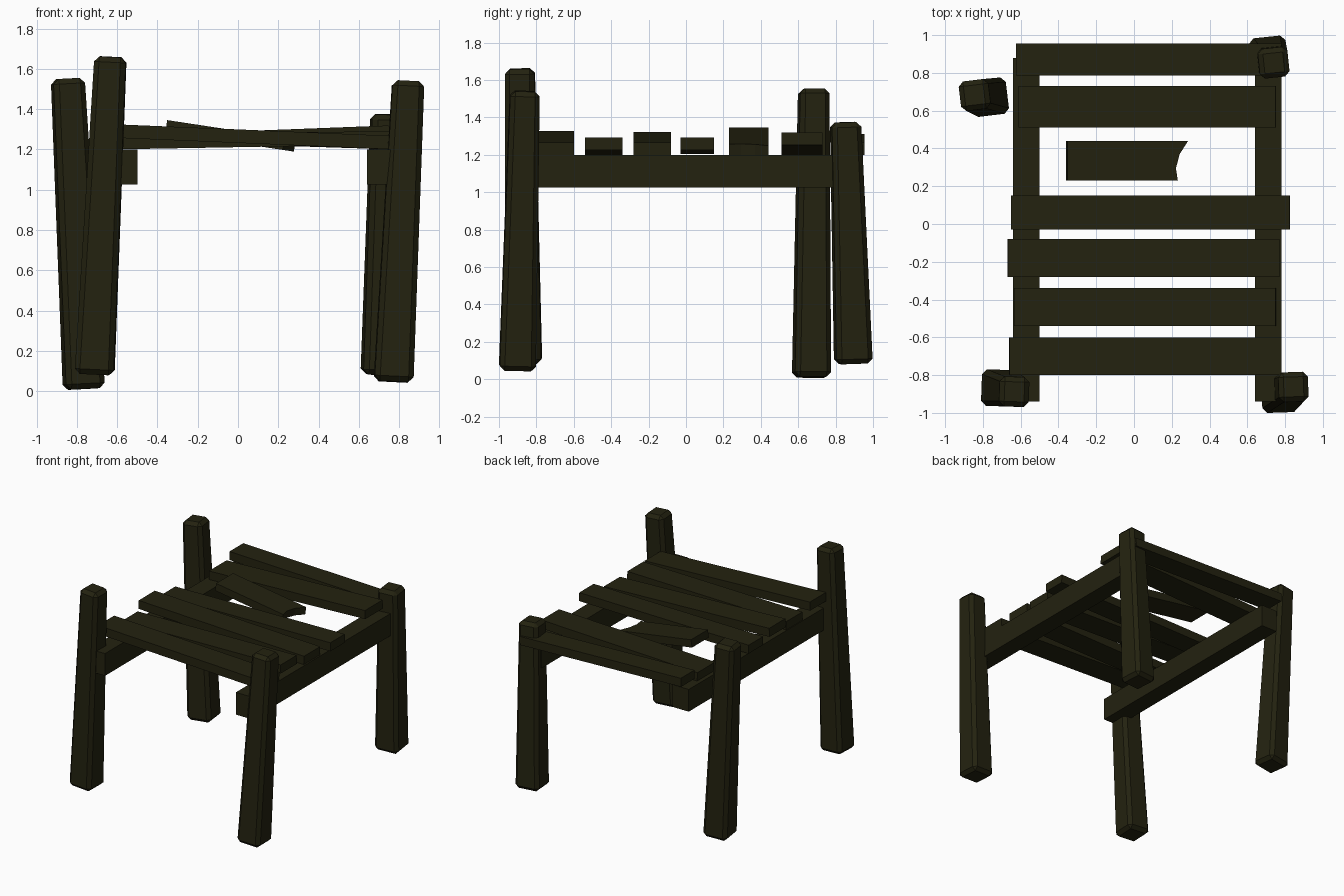
import bpy, bmesh, math
from mathutils import Vector, Matrix

if "Cube" in bpy.data.objects:
    bpy.data.objects.remove(bpy.data.objects["Cube"])

wood = bpy.data.materials.new("dark olive wood")
wood.diffuse_color = (0.017, 0.016, 0.005, 1)
wood.use_nodes = True
wood.node_tree.nodes["Principled BSDF"].inputs["Base Color"].default_value = wood.diffuse_color


def finish(name, bm, matrix=Matrix()):
    bmesh.ops.recalc_face_normals(bm, faces=bm.faces)
    mesh = bpy.data.meshes.new(name)
    bm.to_mesh(mesh)
    bm.free()
    mesh.materials.append(wood)
    ob = bpy.data.objects.new(name, mesh)
    ob.matrix_world = matrix
    bpy.context.collection.objects.link(ob)
    return ob


def prism(name, outline, thickness, matrix):
    """Flat outline in x/y, extruded symmetrically in z."""
    bm = bmesh.new()
    face = bm.faces.new([bm.verts.new((x, y, -thickness / 2)) for x, y in outline])
    ext = bmesh.ops.extrude_face_region(bm, geom=[face])
    verts = [v for v in ext["geom"] if isinstance(v, bmesh.types.BMVert)]
    bmesh.ops.translate(bm, verts=verts, vec=(0, 0, thickness))
    return finish(name, bm, matrix)


def rect(x0, x1, y0, y1):
    return [(x0, y0), (x1, y0), (x1, y1), (x0, y1)]


def post(name, bottom, top, turn):
    """Tapered, chamfered and leaning square post."""
    b, t = Vector(bottom), Vector(top)
    axis = t - b
    bm = bmesh.new()
    bmesh.ops.create_cube(bm, size=1)
    for v in bm.verts:
        w = 0.157 if v.co.z > 0 else 0.194
        v.co.x *= w
        v.co.y *= w
        v.co.z *= axis.length
    bmesh.ops.bevel(bm, geom=bm.edges[:], offset=0.026, segments=1,
                    affect='EDGES', profile=0.5)
    rot = Vector((0, 0, 1)).rotation_difference(axis).to_matrix().to_4x4()
    finish(name, bm, Matrix.Translation((b + t) / 2) @ rot
           @ Matrix.Rotation(math.radians(turn), 4, 'Z'))


# Leaning corner posts
post("front_left_post", (-0.712, -0.868, 0.083), (-0.633, -0.888, 1.66), -2)
post("back_left_post", (-0.765, 0.671, 0.011), (-0.845, 0.683, 1.552), 7)
post("front_right_post", (0.772, -0.902, 0.047), (0.845, -0.862, 1.54), 2)
post("back_right_post", (0.712, 0.895, 0.083), (0.74, 0.853, 1.374), 6)

# Side rails
for name, x0 in (("left_rail", -0.64), ("right_rail", 0.64)):
    prism(name, rect(x0, x0 + 0.14, -0.94, 0.88), 0.175,
          Matrix.Translation((0, 0, 1.1125)))

# Slats: x range, y range, lowest z, rise from left to right
slats = [
    (-0.66, 0.78, -0.80, -0.60, 1.20, -0.060),
    (-0.635, 0.75, -0.54, -0.34, 1.20, 0.025),
    (-0.67, 0.77, -0.28, -0.08, 1.20, -0.055),
    (-0.65, 0.825, -0.03, 0.15, 1.205, 0.020),
    (-0.61, 0.75, 0.51, 0.73, 1.20, 0.052),
    (-0.625, 0.78, 0.785, 0.955, 1.20, -0.045),
]
T = 0.067
for i, (x0, x1, y0, y1, z, rise) in enumerate(slats):
    half = (x1 - x0) / 2
    place = Matrix.Translation(((x0 + x1) / 2, (y0 + y1) / 2, z + (T + abs(rise)) / 2))
    tilt = Matrix.Rotation(-math.atan2(rise, 2 * half), 4, 'Y')
    h = (y1 - y0) / 2
    prism(f"slat_{i + 1}", rect(-half, half, -h, h), T, place @ tilt)

# Snapped slat with a jagged end
prism("broken_slat",
      [(-0.36, 0.23), (0.23, 0.23), (0.22, 0.295), (0.24, 0.37), (0.285, 0.44), (-0.36, 0.44)],
      0.06, Matrix.Translation((0, 0, 1.262)) @ Matrix.Rotation(math.atan(0.152), 4, 'Y'))
